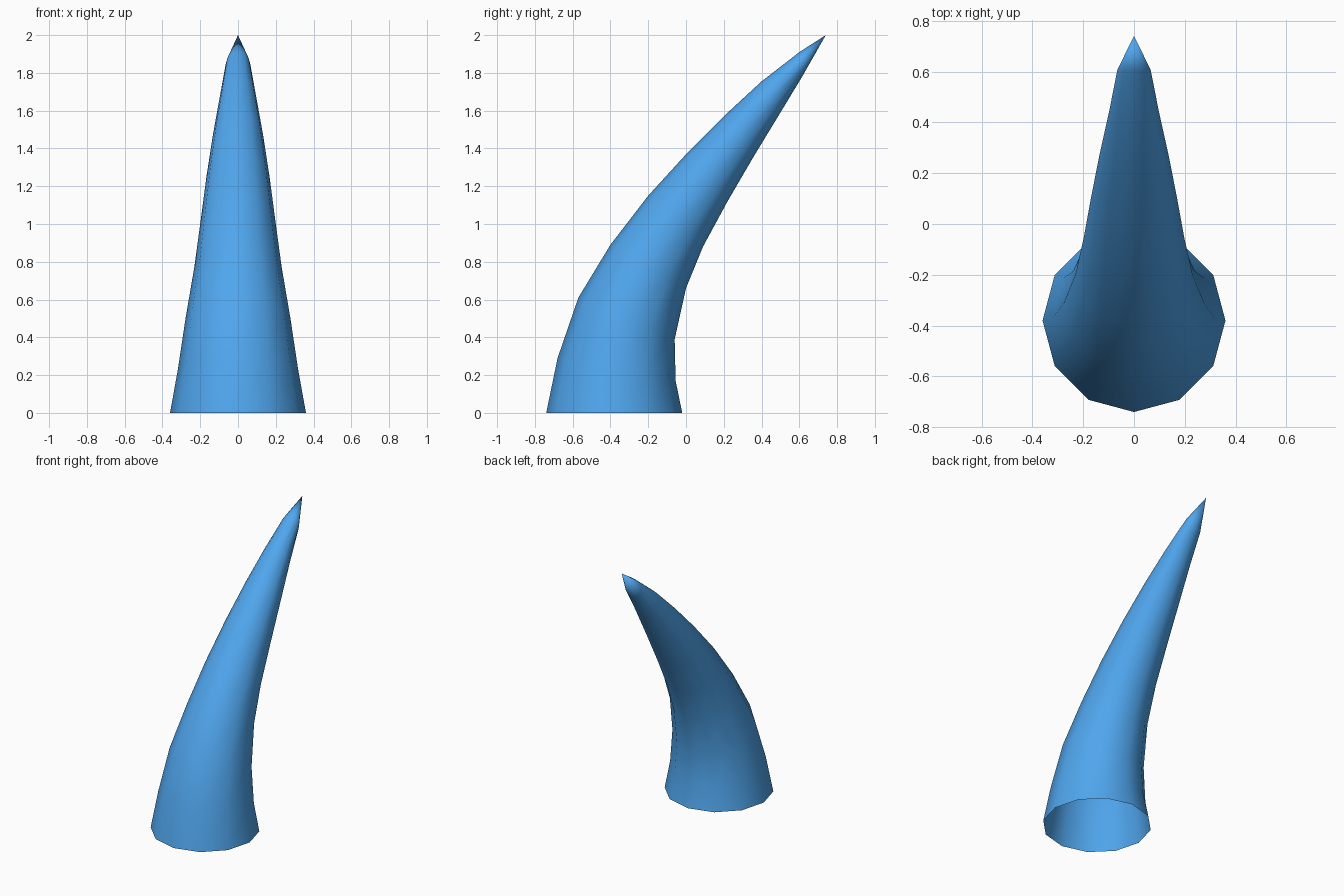
import bpy, bmesh, math
from mathutils import Vector

if "Cube" in bpy.data.objects:
    bpy.data.objects.remove(bpy.data.objects["Cube"])

SIDES = 12
TIP = (0, 0.74, 2.0)
# Side profile: outer (y, z) and inner (y, z) edge of each ring, base to tip
RINGS = [
    ((-0.74, 0.00), (-0.02, 0.00)),
    ((-0.68, 0.29), (-0.055, 0.17)),
    ((-0.57, 0.61), (-0.06, 0.39)),
    ((-0.40, 0.89), (0.00, 0.66)),
    ((-0.20, 1.15), (0.09, 0.88)),
    ((0.01, 1.38), (0.22, 1.12)),
    ((0.21, 1.58), (0.36, 1.36)),
    ((0.40, 1.755), (0.50, 1.59)),
    ((0.60, 1.91), (0.615, 1.78)),
]

bm = bmesh.new()


def add_ring(outer, inner):
    """Circle of vertices whose diameter runs from outer to inner edge."""
    a, b = Vector((0, *outer)), Vector((0, *inner))
    centre, half = (a + b) / 2, (b - a) / 2
    across = Vector((half.length, 0, 0))
    angles = [2 * math.pi * i / SIDES for i in range(SIDES)]
    return [bm.verts.new(centre + across * math.cos(t) + half * math.sin(t))
            for t in angles]


# Curved tapering body, open at the base
rings = [add_ring(o, i) for o, i in RINGS]
for low, high in zip(rings, rings[1:]):
    for i in range(SIDES):
        j = (i + 1) % SIDES
        bm.faces.new((low[i], low[j], high[j], high[i]))

# Pointed tip
tip = bm.verts.new(TIP)
for i in range(SIDES):
    bm.faces.new((rings[-1][i], rings[-1][(i + 1) % SIDES], tip))

for face in bm.faces:
    face.smooth = True

mesh = bpy.data.meshes.new("horn")
bm.to_mesh(mesh)
bm.free()
horn = bpy.data.objects.new("horn", mesh)
bpy.context.collection.objects.link(horn)

# Blue material
blue = bpy.data.materials.new("blue")
blue.diffuse_color = (0.08, 0.38, 0.85, 1)
blue.use_nodes = True
blue.node_tree.nodes["Principled BSDF"].inputs["Base Color"].default_value = blue.diffuse_color
mesh.materials.append(blue)
